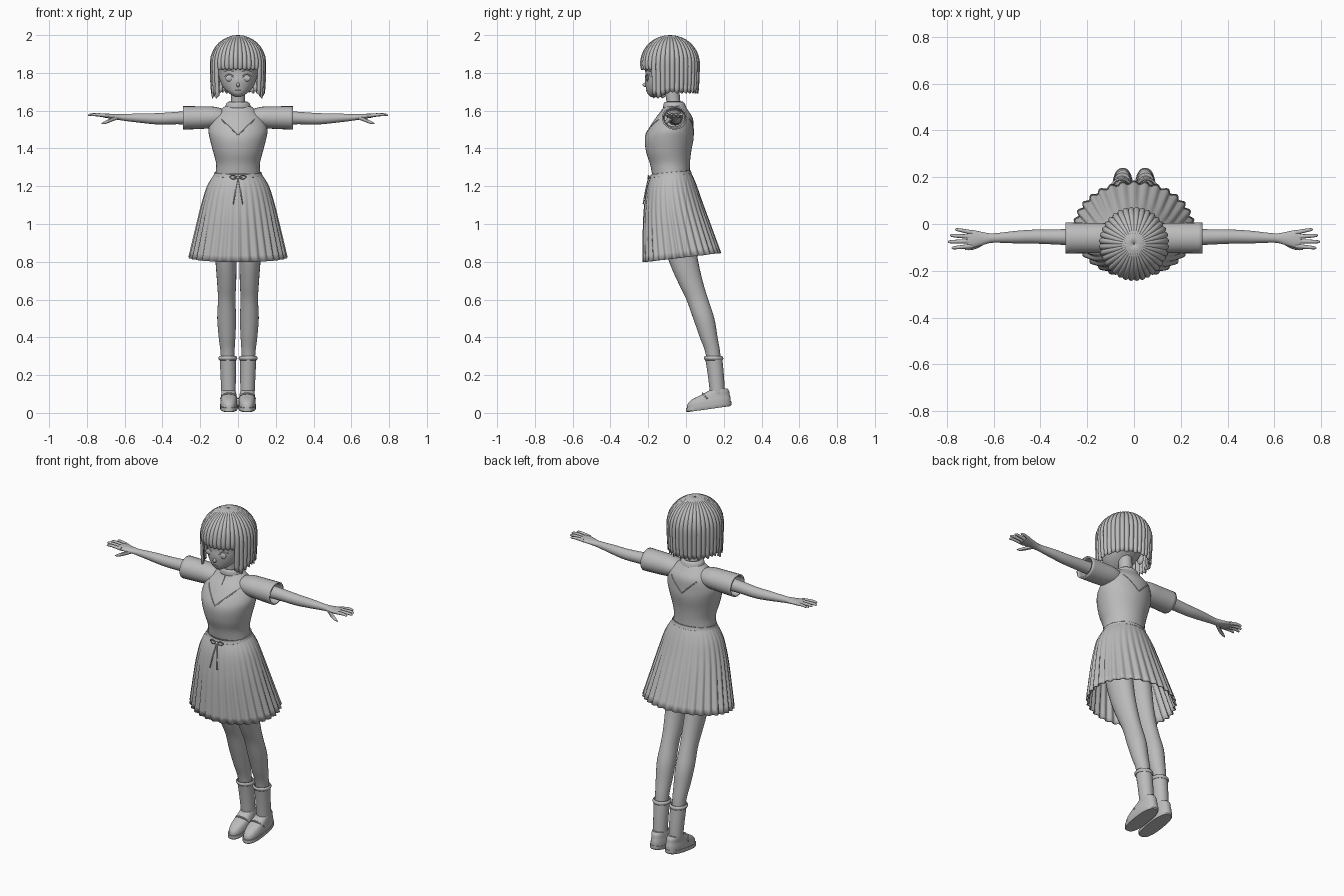
import bpy, bmesh
from math import sin, cos, pi, sqrt, radians
from mathutils import Vector

cube = bpy.data.objects.get("Cube")
if cube:
    bpy.data.objects.remove(cube, do_unlink=True)

clay = bpy.data.materials.new("plain grey")
clay.use_nodes = True
GREY = (0.5, 0.5, 0.5, 1)
clay.diffuse_color = GREY
clay.node_tree.nodes["Principled BSDF"].inputs["Base Color"].default_value = GREY


def finish(obj, angle=40):
    """Material and smooth shading for a part."""
    obj.data.materials.clear()
    obj.data.materials.append(clay)
    bpy.ops.object.select_all(action="DESELECT")
    obj.select_set(True)
    bpy.context.view_layer.objects.active = obj
    bpy.ops.object.shade_smooth_by_angle(angle=radians(angle))
    return obj


def from_bmesh(name, bm, thickness=0, angle=40):
    bmesh.ops.recalc_face_normals(bm, faces=bm.faces)
    mesh = bpy.data.meshes.new(name)
    bm.to_mesh(mesh)
    bm.free()
    obj = bpy.data.objects.new(name, mesh)
    bpy.context.collection.objects.link(obj)
    if thickness:
        mod = obj.modifiers.new("thickness", "SOLIDIFY")
        mod.thickness = thickness
        mod.offset = 0
    return finish(obj, angle)


def spline(rows, steps):
    """Catmull-Rom resampling of equal-length tuples."""
    rows = [Vector(r) for r in rows]
    out = []
    for i in range(len(rows) - 1):
        a, b, c, d = rows[max(i - 1, 0)], rows[i], rows[i + 1], rows[min(i + 2, len(rows) - 1)]
        for k in range(steps):
            t = k / steps
            out.append(0.5 * (2 * b + (c - a) * t + (2 * a - 5 * b + 4 * c - d) * t * t
                              + (3 * b - a - 3 * c + d) * t ** 3))
    return out + [rows[-1]]


def loft(name, rings, axis="z", n=24, steps=4, caps=True, thickness=0, shape=None,
         square=1, tilt=0, angle=40):
    """Skin elliptical rings (x, y, z, radius a, radius b) along an axis."""
    bm = bmesh.new()
    rows = spline(rings, steps)
    loops = []
    for r, (x, y, z, ra, rb) in enumerate(rows):
        loop = []
        for i in range(n):
            th = 2 * pi * i / n
            u, v = cos(th), sin(th)
            u, v = (abs(c) ** square * (1 if c > 0 else -1) for c in (u, v))
            k, lift = shape(th, r / (len(rows) - 1)) if shape else (1, 0)
            u, v = u * ra * k, v * rb * k
            p = Vector((x + u, y + v, z + lift)) if axis == "z" else Vector((x, y + u, z + v))
            p.z += tilt * p.y
            loop.append(bm.verts.new(p))
        loops.append(loop)
    for lo, hi in zip(loops, loops[1:]):
        for i in range(n):
            j = (i + 1) % n
            bm.faces.new((lo[i], lo[j], hi[j], hi[i]))
    if caps:
        bm.faces.new(loops[0])
        bm.faces.new(loops[-1])
    return from_bmesh(name, bm, thickness, angle)


def cord(name, points, radius, steps=6):
    """Thin round cord through points."""
    curve = bpy.data.curves.new(name, "CURVE")
    curve.dimensions = "3D"
    curve.bevel_depth, curve.bevel_resolution, curve.use_fill_caps = radius, 1, True
    pts = spline(points, steps)
    sp = curve.splines.new("POLY")
    sp.points.add(len(pts) - 1)
    for p, co in zip(sp.points, pts):
        p.co = (*co, 1)
    obj = bpy.data.objects.new(name, curve)
    bpy.context.collection.objects.link(obj)
    bpy.ops.object.select_all(action="DESELECT")
    obj.select_set(True)
    bpy.context.view_layer.objects.active = obj
    bpy.ops.object.convert(target="MESH")
    return finish(bpy.context.object)


def ball(name, center, size):
    bm = bmesh.new()
    bmesh.ops.create_uvsphere(bm, u_segments=16, v_segments=10, radius=1)
    bmesh.ops.scale(bm, vec=size, verts=bm.verts)
    bmesh.ops.translate(bm, vec=center, verts=bm.verts)
    return from_bmesh(name, bm, angle=60)


def on_surface(rings, x, z, side=-1):
    """Point on the front (-1) or back (1) of a lofted body."""
    row = min(spline(rings, 12), key=lambda r: abs(r[2] - z))
    return (x, row[1] + side * row[4] * sqrt(max(0, 1 - (x / row[3]) ** 2)), z)


# Head, face and neck
head = [(0, -.165, 1.672, .014, .02), (0, -.152, 1.69, .045, .052), (0, -.132, 1.72, .076, .08),
        (0, -.11, 1.76, .096, .108), (0, -.1, 1.8, .107, .115), (0, -.09, 1.86, .125, .13),
        (0, -.088, 1.92, .108, .115), (0, -.088, 1.965, .06, .07)]
loft("head", head, n=32, angle=60)
loft("neck", [(0, -.06, 1.58, .045, .045), (0, -.066, 1.64, .037, .037), (0, -.078, 1.75, .038, .04)])
ball("nose", (0, -.214, 1.737), (.009, .016, .012))
cord("mouth", [on_surface(head, x, 1.706) for x in (-.016, 0, .016)], .0025)
for s, side in ((1, "left"), (-1, "right")):
    ball(side + "_eye", on_surface(head, s * .046, 1.772), (.021, .007, .017))
    cord(side + "_upper_eyelid", [on_surface(head, s * x, z) for x, z in
                                  ((.022, 1.776), (.035, 1.791), (.055, 1.793), (.072, 1.78))], .003)
    cord(side + "_eyebrow", [on_surface(head, s * x, z) for x, z in
                             ((.02, 1.806), (.045, 1.813), (.07, 1.807))], .0025)
    ball(side + "_ear", (s * .107, -.075, 1.765), (.014, .022, .03))

# Bobbed hair: overlapping locks running from the crown to the hem
bm = bmesh.new()
LOCKS, ROWS, CROSS = 36, 14, 3
for i in range(LOCKS):
    a = 2 * pi * (i + .5) / LOCKS
    from_front = min(a, 2 * pi - a)
    if from_front < radians(48):
        hem = 1.815
    elif from_front < radians(78):
        hem = 1.665 + .015 * (i % 2)
    else:
        hem = 1.69 + .006 * (i % 2)
    grid = []
    for r in range(ROWS + 1):
        t = r / ROWS
        phi = min(t / .6, 1) * pi / 2
        drop = max(0, (t - .6) / .4)
        row = []
        for j in range(-CROSS, CROSS + 1):
            e = j / CROSS
            th = a + e * pi / LOCKS * 1.04
            f = max(sin(phi), .02) * (1 - .05 * drop ** 2)
            bulge = .011 * (1 - e * e) * sin(phi)
            z = 1.85 + .147 * cos(phi) + (hem - 1.85) * drop + .012 * abs(e) * drop ** 3
            row.append(bm.verts.new((sin(th) * (.136 * f + bulge),
                                     -.085 - cos(th) * (.145 * f + bulge), z)))
        grid.append(row)
    for up, low in zip(grid, grid[1:]):
        for j in range(2 * CROSS):
            bm.faces.new((up[j], low[j], low[j + 1], up[j + 1]))
from_bmesh("hair", bm, .006)

# Bodice with collar and yoke seams
bodice = [(0, -.08, 1.265, .118, .1), (0, -.085, 1.32, .116, .106), (0, -.092, 1.38, .131, .119),
          (0, -.089, 1.45, .149, .129), (0, -.08, 1.5, .156, .12), (0, -.063, 1.56, .137, .099),
          (0, -.058, 1.6, .1, .07), (0, -.06, 1.63, .058, .052)]
loft("bodice", bodice, n=40, angle=60)
loft("collar", [(0, -.06, 1.615, .066, .058), (0, -.062, 1.635, .06, .054), (0, -.063, 1.645, .048, .046)],
     n=32, caps=False, thickness=.006)
for face, side, low in (("front", -1, 1.47), ("back", 1, 1.48)):
    cord(face + "_yoke_seam", [on_surface(bodice, x, low + abs(x) * .95, side)
                               for x in (-.11, -.08, -.05, -.02, 0, .02, .05, .08, .11)], .003, 2)
cord("neck_slit", [on_surface(bodice, 0, z) for z in (1.61, 1.59, 1.57)], .003)

# Pleated skirt, higher at the back
PLEATS = 32


def pleat(th, t):
    return 1 + .03 * t * cos(PLEATS * th), .024 * t * sin(th) + .01 * (1 - t) * sin(th)


loft("skirt", [(0, -.08, 1.268, .119, .101), (0, -.078, 1.2, .16, .127), (0, -.068, 1.1, .19, .15),
               (0, -.053, 1, .213, .169), (0, -.022, .822, .253, .2)],
     n=PLEATS * 8, caps=False, thickness=.006, shape=pleat, angle=50)
loft("waistband", [(0, -.08, 1.255, .127, .108), (0, -.08, 1.263, .124, .105), (0, -.08, 1.273, .121, .103)],
     n=40, caps=False, thickness=.006, shape=lambda th, t: (1, .011 * sin(th)))

# Waist bow
ball("bow_knot", (0, -.196, 1.246), (.009, .008, .008))
for s, side in ((1, "left"), (-1, "right")):
    cord(side + "_bow_loop", [(0, -.196, 1.246), (s * .025, -.2, 1.258), (s * .042, -.195, 1.25),
                              (s * .025, -.2, 1.238), (0, -.196, 1.246)], .003)
    cord(side + "_bow_tail", [(0, -.198, 1.246), (s * .012, -.213, 1.18), (s * .024, -.227, 1.105)], .003)

for s, side in ((1, "left"), (-1, "right")):
    # Sleeve and arm
    loft(side + "_sleeve", [(s * .085, -.06, 1.565, .052, .042), (s * .13, -.06, 1.565, .06, .052),
                            (s * .2, -.06, 1.563, .061, .056), (s * .292, -.06, 1.562, .063, .058)],
         axis="x", caps=False, thickness=.008)
    arm = [(.12, -.058, 1.563, .042, .042), (.29, -.056, 1.562, .034, .034), (.42, -.054, 1.557, .03, .03),
           (.5, -.056, 1.56, .027, .026), (.6, -.06, 1.564, .02, .018), (.64, -.062, 1.567, .026, .015),
           (.69, -.064, 1.572, .038, .012), (.715, -.064, 1.574, .034, .009)]
    loft(side + "_arm", [(s * x, *rest) for x, *rest in arm], axis="x")
    # Fingers and thumb
    for name, y, spread, length in (("index", -.094, -.008, .075), ("middle", -.074, -.002, .09),
                                    ("ring", -.055, .006, .082), ("little", -.037, .013, .06)):
        tip = .705 + length
        loft(f"{side}_{name}_finger",
             [(s * .69, y, 1.573, .01, .01), (s * (tip - .03), y + spread * .7, 1.579, .008, .008),
              (s * (tip - .006), y + spread, 1.577, .006, .006), (s * tip, y + spread, 1.576, .002, .002)],
             axis="x", n=10, steps=3)
    loft(side + "_thumb", [(s * .635, -.07, 1.566, .014, .012), (s * .67, -.092, 1.552, .012, .011),
                           (s * .7, -.103, 1.539, .009, .009), (s * .722, -.108, 1.532, .003, .003)],
         axis="x", n=10)

    # Leg, sweeping backwards to the foot
    leg = [(.066, -.07, 1.15, .07, .08), (.065, -.045, .95, .064, .085), (.063, -.012, .8, .056, .077),
           (.06, .028, .68, .05, .065), (.06, .06, .6, .046, .058), (.06, .094, .5, .05, .056),
           (.058, .12, .4, .044, .047), (.055, .145, .3, .036, .038), (.052, .168, .09, .03, .032)]
    loft(side + "_leg", [(s * x, *rest) for x, *rest in leg])
    # Sock with rolled cuff
    loft(side + "_sock", [(s * .05, .168, .09, .035, .037), (s * .052, .158, .2, .038, .04),
                          (s * .054, .146, .295, .041, .043)], caps=False, thickness=.005)
    loft(side + "_sock_cuff", [(s * .054, .147, .28, .043, .045), (s * .054, .146, .29, .048, .049),
                               (s * .054, .145, .3, .042, .044)], caps=False, thickness=.005)
    # Shoe, tipped towards the toe
    loft(side + "_sole", [(s * .048, .12, .003, .043, .115), (s * .048, .12, .008, .047, .12),
                          (s * .048, .12, .026, .047, .12)], n=32, steps=1, square=.8, tilt=.14)
    loft(side + "_shoe", [(s * .048, .121, .026, .045, .116), (s * .048, .122, .045, .045, .114),
                          (s * .048, .131, .066, .042, .1), (s * .049, .154, .084, .039, .074),
                          (s * .05, .168, .1, .036, .05)], n=32, steps=3, square=.85, tilt=.14)
    cord(side + "_shoe_strap", [(s * .048 + dx, .092 + dy, z) for dx, dy, z in
                                ((-.043, .02, .075), (-.025, 0, .098), (0, -.004, .103),
                                 (.025, 0, .098), (.043, .02, .075))], .005)
